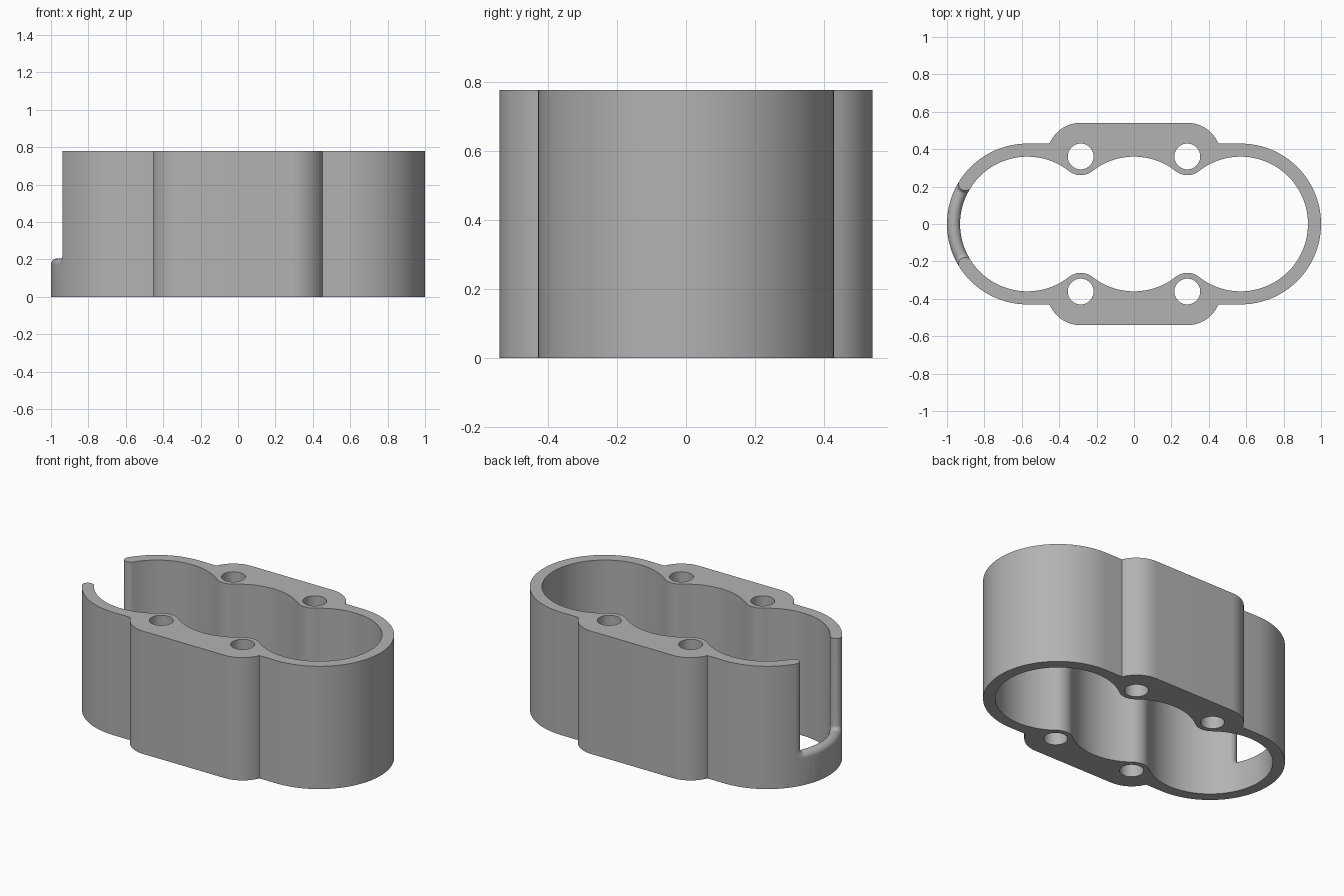
import bpy, bmesh, math
from math import sin, cos, radians, degrees, atan2, asin, sqrt

if "Cube" in bpy.data.objects:
    bpy.data.objects.remove(bpy.data.objects["Cube"])

HEIGHT = 0.778
END_X, OUTER_R, INNER_R = 0.57, 0.43, 0.36   # rounded ends and bores
HOLE_X, HOLE_Y, HOLE_R = 0.285, 0.361, 0.069  # screw holes
BOSS_R, LIP_R = 0.18, 0.10                   # boss rounding outside / inside


def arc(cx, cy, r, a0, a1, n):
    return [(cx + r * cos(radians(a0 + (a1 - a0) * i / n)),
             cy + r * sin(radians(a0 + (a1 - a0) * i / n))) for i in range(n + 1)]


def mirror_quadrant(q):
    """Closed loop from a path running from the +x axis to the +y axis."""
    pts = q + [(-x, y) for x, y in reversed(q)]
    pts += [(-x, -y) for x, y in q] + [(x, -y) for x, y in reversed(q)]
    loop = []
    for p in pts:
        if not loop or math.dist(p, loop[-1]) > 1e-5:
            loop.append(p)
    if math.dist(loop[0], loop[-1]) < 1e-5:
        loop.pop()
    return loop


# Outer outline: round end, short flat, boss rounding, long flat
start = degrees(asin((OUTER_R - HOLE_Y) / BOSS_R))
outer = mirror_quadrant(arc(END_X, 0, OUTER_R, 0, 90, 32)
                        + arc(HOLE_X, HOLE_Y, BOSS_R, start, 90, 16))

# Inner outline: three bores joined by rounded lips around the holes
t = degrees(atan2(HOLE_Y, HOLE_X))
inner = mirror_quadrant(arc(END_X, 0, INNER_R, 0, 180 - t, 44)
                        + arc(HOLE_X, HOLE_Y, LIP_R, -t, t - 180, 18)
                        + arc(0, 0, INNER_R, t, 90, 14))

holes = [arc(sx * HOLE_X, sy * HOLE_Y, HOLE_R, 0, 360, 40)[:-1]
         for sx in (-1, 1) for sy in (-1, 1)]


def finish(bm, name):
    bmesh.ops.recalc_face_normals(bm, faces=bm.faces)
    mesh = bpy.data.meshes.new(name)
    bm.to_mesh(mesh)
    bm.free()
    obj = bpy.data.objects.new(name, mesh)
    bpy.context.collection.objects.link(obj)
    return obj


# Housing wall: filled profile extruded upwards
bm = bmesh.new()
edges = []
for loop in [outer, inner] + holes:
    vs = [bm.verts.new((x, y, 0)) for x, y in loop]
    edges += [bm.edges.new((vs[i - 1], vs[i])) for i in range(len(vs))]
bmesh.ops.triangle_fill(bm, edges=edges, use_beauty=True, normal=(0, 0, 1))
top = bmesh.ops.extrude_face_region(bm, geom=bm.faces[:])["geom"]
bmesh.ops.translate(bm, vec=(0, 0, HEIGHT),
                    verts=[g for g in top if isinstance(g, bmesh.types.BMVert)])
housing = finish(bm, "housing")

# Slot cutter: U-shaped opening wrapped round the left end, leaving
# fully rounded edges on the wall
MID_R, HALF_WALL = 0.395, 0.035
SLOT_HALF, SILL_Z, CORNER = 0.189, 0.205, 0.02


def slot_outline(d):
    """(arc length, z) points of the opening widened by d."""
    w, z, r = SLOT_HALF + d, SILL_Z - d, CORNER + d
    return ([(-w, 1.0)] + arc(-w + r, z + r, r, 180, 270, 8)
            + [((-1 + 2 * i / 32) * (w - r), z) for i in range(1, 32)]
            + arc(w - r, z + r, r, 270, 360, 8) + [(w, 1.0)])


bm = bmesh.new()
rings = []
STEPS = 14
for k in range(-1, STEPS + 2):
    a = math.pi * min(max(k / STEPS, 0), 1)
    d, radius = HALF_WALL * (1 - sin(a)), MID_R - HALF_WALL * cos(a)
    ring = []
    for s, z in slot_outline(d):
        th = s / MID_R
        r = 0.25 / cos(th) if k < 0 else 0.75 / cos(th) if k > STEPS else radius
        ring.append(bm.verts.new((-END_X - r * cos(th), r * sin(th), z)))
    rings.append(ring)
for ra, rb in zip(rings, rings[1:]):
    for i in range(len(ra) - 1):
        bm.faces.new((ra[i], ra[i + 1], rb[i + 1], rb[i]))
# flat ends and the lid, which follows the sampled bottom edge
bm.faces.new(rings[0])
bm.faces.new(rings[-1])
bm.faces.new([r[0] for r in rings] + [r[-1] for r in reversed(rings)])
cutter = finish(bm, "slot_cutter")
cutter.hide_render = True

cut = housing.modifiers.new("slot", "BOOLEAN")
cut.operation = "DIFFERENCE"
cut.solver = "EXACT"
cut.object = cutter

bpy.context.view_layer.objects.active = housing
housing.select_set(True)
bpy.ops.object.modifier_apply(modifier="slot")
bpy.data.objects.remove(cutter)

grey = bpy.data.materials.new("plain grey")
grey.diffuse_color = (0.45, 0.45, 0.45, 1)
grey.use_nodes = True
grey.node_tree.nodes["Principled BSDF"].inputs["Base Color"].default_value = grey.diffuse_color
housing.data.materials.clear()
housing.data.materials.append(grey)
bpy.ops.object.shade_smooth_by_angle(angle=radians(30))
